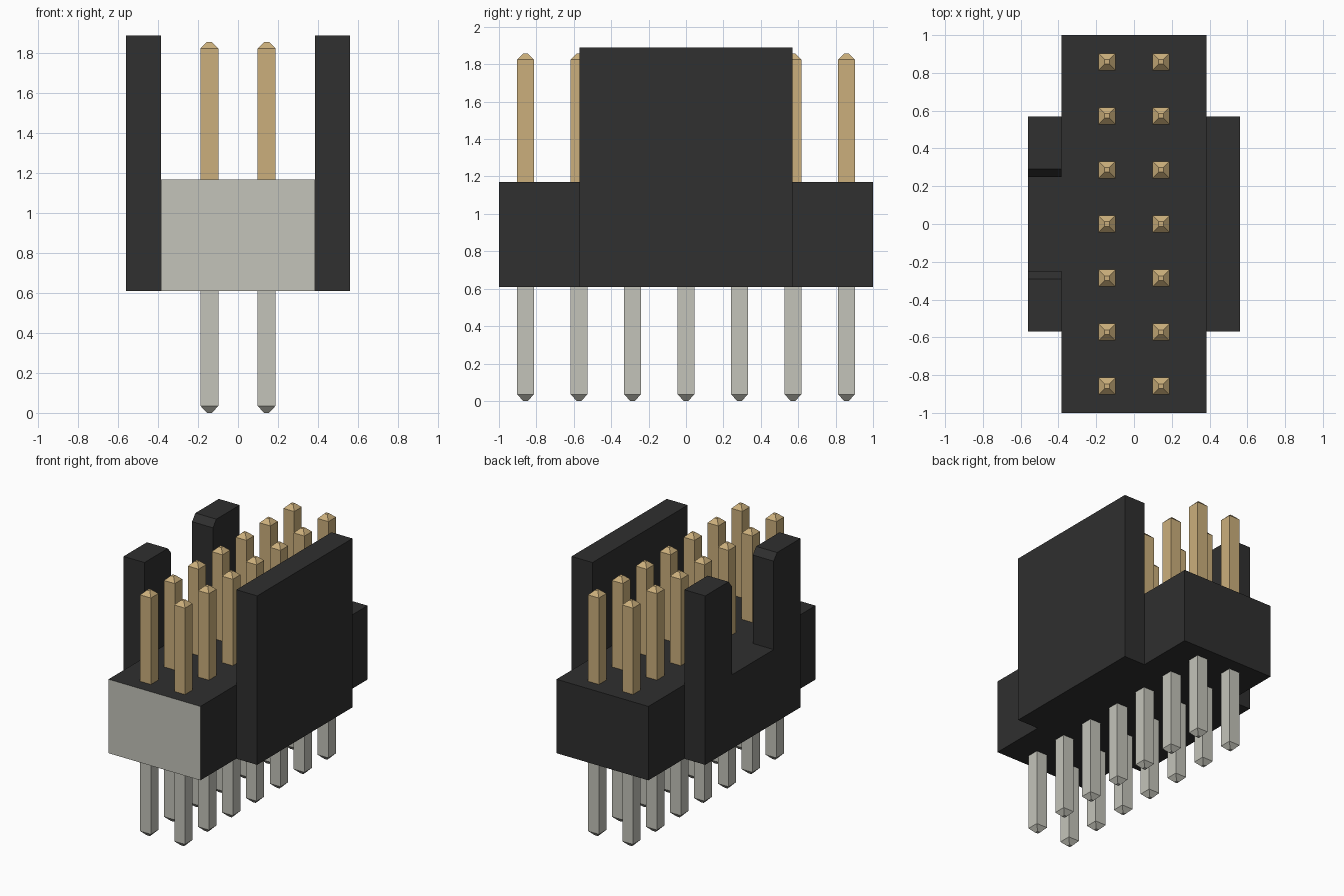
import bpy, bmesh

cube = bpy.data.objects.get("Cube")
if cube:
    bpy.data.objects.remove(cube, do_unlink=True)


def material(name, rgb):
    m = bpy.data.materials.new(name)
    m.use_nodes = True
    color = (*rgb, 1.0)
    m.diffuse_color = color
    bsdf = next(n for n in m.node_tree.nodes if n.type == 'BSDF_PRINCIPLED')
    bsdf.inputs["Base Color"].default_value = color
    return m


BLACK = material("black plastic", (0.029, 0.029, 0.029))
GREY = material("tin grey", (0.55, 0.55, 0.49))
GOLD = material("contact gold", (0.60, 0.43, 0.20))

BASE, DECK, TOP = 0.61, 1.17, 1.89    # housing bottom, housing top, wall top
HALF_W, OUTER_W = 0.385, 0.56
PITCH = 0.286


def finish(name, bm, *mats):
    bmesh.ops.recalc_face_normals(bm, faces=bm.faces[:])
    mesh = bpy.data.meshes.new(name)
    bm.to_mesh(mesh)
    bm.free()
    for m in mats:
        mesh.materials.append(m)
    obj = bpy.data.objects.new(name, mesh)
    bpy.context.collection.objects.link(obj)
    return obj


def wall(name, profile, x0, x1):
    """Extrude a (y, z) outline along x."""
    bm = bmesh.new()
    face = bm.faces.new([bm.verts.new((x0, y, z)) for y, z in profile])
    out = bmesh.ops.extrude_face_region(bm, geom=[face])
    verts = [v for v in out["geom"] if isinstance(v, bmesh.types.BMVert)]
    bmesh.ops.translate(bm, verts=verts, vec=(x1 - x0, 0, 0))
    return finish(name, bm, BLACK)


# Housing block with a pale front face
bm = bmesh.new()
bmesh.ops.create_cube(bm, size=1)
for v in bm.verts:
    v.co = (v.co.x * 2 * HALF_W, v.co.y * 2, BASE + (v.co.z + 0.5) * (DECK - BASE))
bm.normal_update()
for f in bm.faces:
    f.material_index = 1 if f.normal.y < -0.9 else 0
finish("housing", bm, BLACK, GREY)

# Plain side wall
L = 0.57
wall("plain_wall", [(-L, BASE), (L, BASE), (L, TOP), (-L, TOP)], HALF_W, OUTER_W)

# Side wall with the keying slot, chamfered at its mouth
half = [(L, BASE), (L, TOP), (0.29, TOP), (0.25, TOP - 0.05), (0.25, DECK)]
wall("keyed_wall", half + [(-y, z) for y, z in reversed(half)], -OUTER_W, -HALF_W)


def pin_part(name, x, y, z_root, z_shoulder, z_tip, mat):
    """Square post ending in a blunt pyramid tip."""
    bm = bmesh.new()
    rings = []
    for z, r in ((z_root, 0.045), (z_shoulder, 0.045), (z_tip, 0.012)):
        rings.append([bm.verts.new((x + sx * r, y + sy * r, z))
                      for sx, sy in ((-1, -1), (1, -1), (1, 1), (-1, 1))])
    for a, b in zip(rings, rings[1:]):
        for i in range(4):
            j = (i + 1) % 4
            bm.faces.new((a[i], a[j], b[j], b[i]))
    bm.faces.new(rings[0])
    bm.faces.new(rings[-1])
    finish(name, bm, mat)


# Two rows of seven pins: gold contacts above, tinned tails below
for row, x in enumerate((-PITCH / 2, PITCH / 2), 1):
    for n in range(7):
        y = (n - 3) * PITCH
        pin_part(f"contact_{row}_{n + 1}", x, y, 0.9, 1.825, 1.858, GOLD)
        pin_part(f"tail_{row}_{n + 1}", x, y, 0.9, 0.035, 0.0, GREY)
